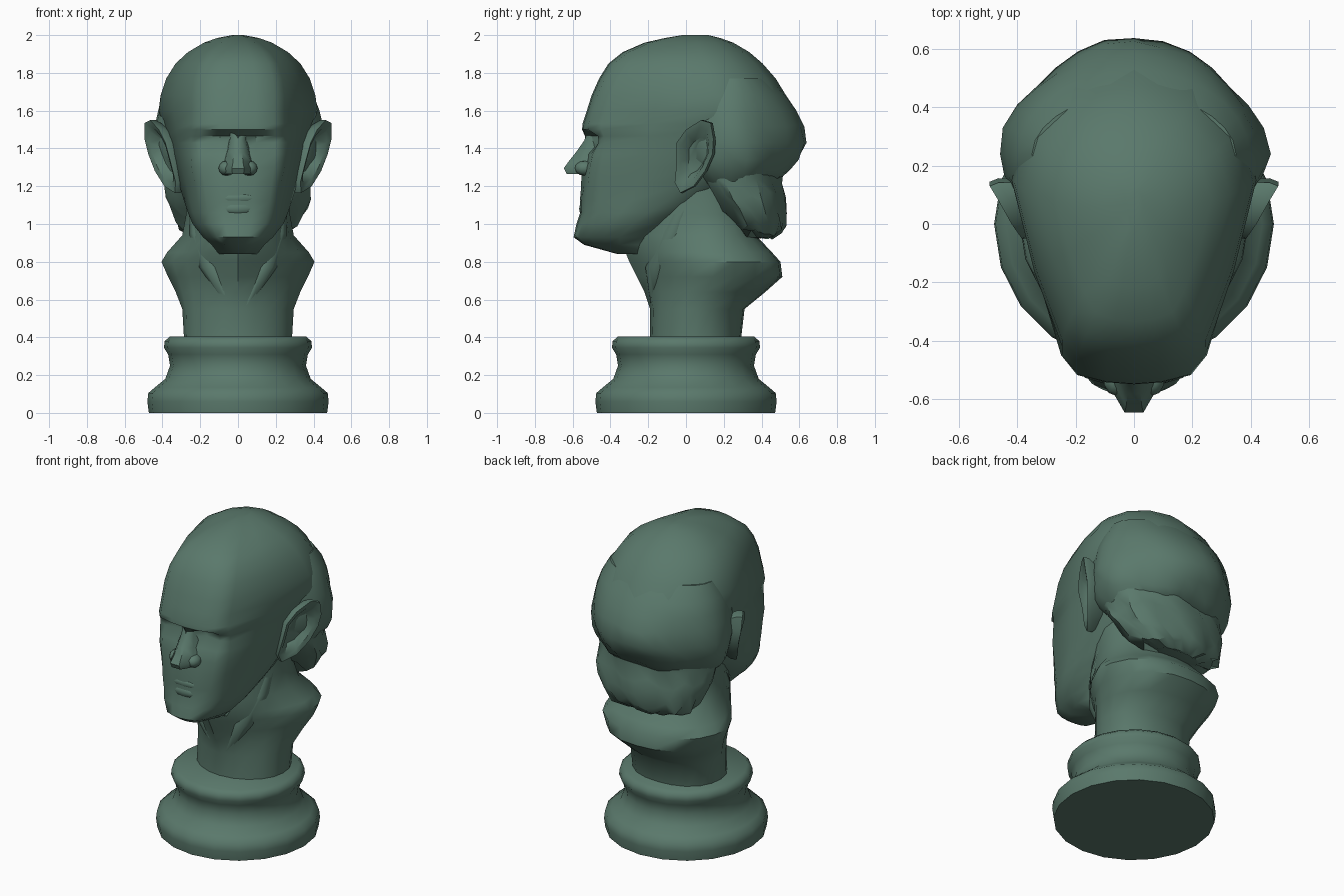
import bpy, bmesh, math, random
from mathutils import Vector

random.seed(4)
mat = bpy.data.materials.new("green_bronze")
mat.diffuse_color = (0.102, 0.19, 0.148, 1)


def finish(name, bm, angle=40):
    bmesh.ops.recalc_face_normals(bm, faces=bm.faces[:])
    me = bpy.data.meshes.new(name)
    bm.to_mesh(me)
    bm.free()
    ob = bpy.data.objects.new(name, me)
    bpy.context.collection.objects.link(ob)
    me.materials.append(mat)
    bpy.ops.object.select_all(action='DESELECT')
    ob.select_set(True)
    bpy.context.view_layer.objects.active = ob
    bpy.ops.object.shade_smooth_by_angle(angle=math.radians(angle))
    return ob


def loft(name, rings, angle=40, mirror_too=False):
    bm = bmesh.new()
    for s in ((1, -1) if mirror_too else (1,)):
        vs = [[bm.verts.new((p[0] * s, p[1], p[2])) for p in r] for r in rings]
        n = len(vs[0])
        for a, b in zip(vs, vs[1:]):
            for i in range(n):
                j = (i + 1) % n
                bm.faces.new((a[i], a[j], b[j], b[i]))
        bm.faces.new(vs[0])
        bm.faces.new(vs[-1])
    return finish(name, bm, angle)


# superellipse ring; front and back halves may have their own roundness
def oval(z, w, y0, y1, n=18, front=2.0, back=2.0, cy=None, wave=0, jitter=0):
    cy, pts = (y0 + y1) / 2 if cy is None else cy, []
    for i in range(n):
        a = 2 * math.pi * i / n
        c, s = math.cos(a), math.sin(a)
        p, ry = (back, y1 - cy) if s > 0 else (front, cy - y0)
        k = 1 + wave * math.sin(7 * a + z * 9) + random.uniform(-jitter, jitter)
        k /= (abs(c) ** p + abs(s) ** p) ** (1 / p)
        pts.append((w * k * c, cy + ry * k * s, z + random.uniform(-jitter, jitter) * 0.8))
    return pts


def blob(name, loc, scale, mirror_too=False):
    bm = bmesh.new()
    for s in ((1, -1) if mirror_too else (1,)):
        vs = bmesh.ops.create_uvsphere(bm, u_segments=10, v_segments=6, radius=1)['verts']
        for v in vs:
            v.co = Vector((v.co.x * scale[0] + loc[0] * s, v.co.y * scale[1] + loc[1],
                           v.co.z * scale[2] + loc[2]))
    return finish(name, bm, 60)


# turned pedestal
loft("pedestal", [oval(z, r, -r, r, 20) for z, r in (
    (0, .472), (.06, .48), (.105, .475), (.135, .44), (.18, .385), (.25, .36),
    (.31, .37), (.345, .392), (.38, .388), (.405, .36))], 45)

# neck, wedge shaped at the throat, with a flared collar behind
loft("neck", [oval(z, w, a, b, 20, f, 2.3, cy) for z, w, a, b, f, cy in (
    (.38, .285, -.19, .29, 2, .05), (.55, .295, -.19, .31, 1.8, .06),
    (.64, .33, -.22, .42, 1.5, .1), (.72, .37, -.26, .51, 1.35, .14),
    (.80, .405, -.30, .50, 1.3, .15), (.85, .375, -.32, .455, 1.35, .14),
    (.94, .295, -.33, .37, 1.6, .1), (1.05, .275, -.28, .33, 1.8, .08),
    (1.2, .27, -.2, .3, 2, .05))], 45)

# neck tendons running down to the throat notch
loft("neck_tendons", [[(x + r * math.cos(a), y + r * math.sin(a), z)
                       for a in [math.pi * k / 4 for k in range(8)]]
                      for x, y, z, r in ((.2, .02, 1.15, .06), (.185, -.06, .95, .075),
                                         (.13, -.14, .77, .075), (.045, -.155, .57, .03))],
     60, True)


# head: sections run from the centre of the face round to the back
def section(z, yf, wf, w, ym, yb, d):
    k = min(.1, (ym - yf) * .35)
    half = [(0, yf), (.38 * wf, yf + .07 * k + d), (.78 * wf, yf + .32 * k + d * .5),
            (wf, yf + k), (wf + .55 * (w - wf), yf + k + .45 * (ym - yf - k)), (w, ym)]
    half += [(w * math.cos(t), ym + (yb - ym) * math.sin(t))
             for t in (math.pi / 6, math.pi / 3)] + [(0, yb)]
    pts = half + [(-x, y) for x, y in half[-2:0:-1]]
    return [(x, y, z) for x, y in pts]


lower = ((.84, -.36, .05, .10, -.25, -.1, 0), (.89, -.54, .09, .14, -.35, -.1, 0),
         (.93, -.595, .14, .185, -.35, -.1, 0), (1.0, -.58, .185, .24, -.28, .0, 0),
         (1.06, -.56, .205, .265, -.2, .1, 0), (1.12, -.56, .215, .285, -.1, .2, 0),
         (1.22, -.555, .23, .315, .0, .3, .01), (1.3, -.55, .245, .335, .05, .45, .018),
         (1.37, -.54, .25, .355, .08, .5, .03), (1.43, -.535, .25, .37, .1, .55, .08),
         (1.465, -.535, .25, .38, .1, .57, .075))
upper = ((1.5, -.55, .25, .39, .12, .6, .0), (1.53, -.548, .245, .4, .14, .6, 0),
         (1.6, -.525, .245, .42, .15, .58, 0), (1.68, -.5, .245, .41, .14, .53, 0),
         (1.77, -.46, .235, .38, .12, .475, 0), (1.85, -.41, .21, .33, .1, .405, 0),
         (1.91, -.335, .17, .265, .08, .335, 0), (1.96, -.22, .11, .18, .06, .25, 0),
         (1.985, -.11, .07, .11, .06, .18, 0), (2.0, -.02, .02, .03, .07, .12, 0))
loft("head", [section(*r) for r in lower + upper], 48)

# nose, nostril wings and lips
loft("nose", [[(-w * 1.3, -.45, z), (-w, yt * .45 - .49 * .55, z), (-.4 * w, yt + .008, z),
               (.4 * w, yt + .008, z), (w, yt * .45 - .49 * .55, z), (w * 1.3, -.45, z)]
              for z, yt, w in ((1.485, -.53, .04), (1.44, -.548, .042), (1.38, -.59, .055),
                               (1.33, -.63, .066), (1.295, -.655, .08), (1.265, -.64, .075))],
     50)
blob("nostril_wings", (.06, -.535, 1.295), (.045, .055, .04), True)
blob("upper_lip", (0, -.538, 1.135), (.1, .024, .03))
blob("lower_lip", (0, -.54, 1.08), (.085, .026, .035))

# hair: swells out of the skull to a ridge at the back, with ragged curls below
loft("hair_band", [oval(z, w, a, b, 28, 2, p, .24, v, j) for z, w, a, b, p, v, j in (
    (1.77, .35, .0, .45, 1.9, 0, 0), (1.68, .4, -.06, .53, 1.9, .002, .002),
    (1.6, .428, -.08, .585, 1.8, .006, .006), (1.52, .447, -.08, .628, 1.7, .012, .01),
    (1.43, .462, -.08, .648, 1.65, .018, .012), (1.35, .452, -.06, .605, 1.7, .022, .014),
    (1.28, .43, -.02, .555, 1.8, .026, .018), (1.22, .38, .05, .49, 1.9, .02, .015))], 45)
loft("hair_curls", [oval(z, w, a, b, 28, 2, 2.1, None, .035, j) for z, w, a, b, j in (
    (1.33, .4, .0, .52, .01), (1.23, .385, .03, .50, .025), (1.15, .38, .08, .52, .035),
    (1.08, .365, .13, .53, .035), (1.0, .315, .2, .525, .045), (.945, .25, .28, .505, .04),
    (.925, .15, .34, .46, .01))], 35)

# ears: rim with a hollow, tapering back into the skull
rim = [Vector(p) for p in (
    (.385, -.05, 1.43), (.42, .0, 1.5), (.465, .08, 1.55), (.495, .13, 1.535),
    (.495, .145, 1.45), (.475, .14, 1.37), (.44, .1, 1.28), (.39, .04, 1.2),
    (.335, -.03, 1.165), (.33, -.06, 1.22), (.355, -.05, 1.32))]
mid = sum(rim, Vector()) / len(rim)
hollow = [mid.lerp(p, .76) + Vector((-.008, .0, 0)) for p in rim]
pit = [mid.lerp(p, .5) + Vector((-.045, .02, 0)) for p in rim]
rear = [p + Vector((-.03, .012, 0)) for p in rim]
root = [mid.lerp(p, .7) + Vector((-.11, .04, 0)) for p in rim]
loft("ears", [pit, hollow, rim, rear, root], 45, True)
